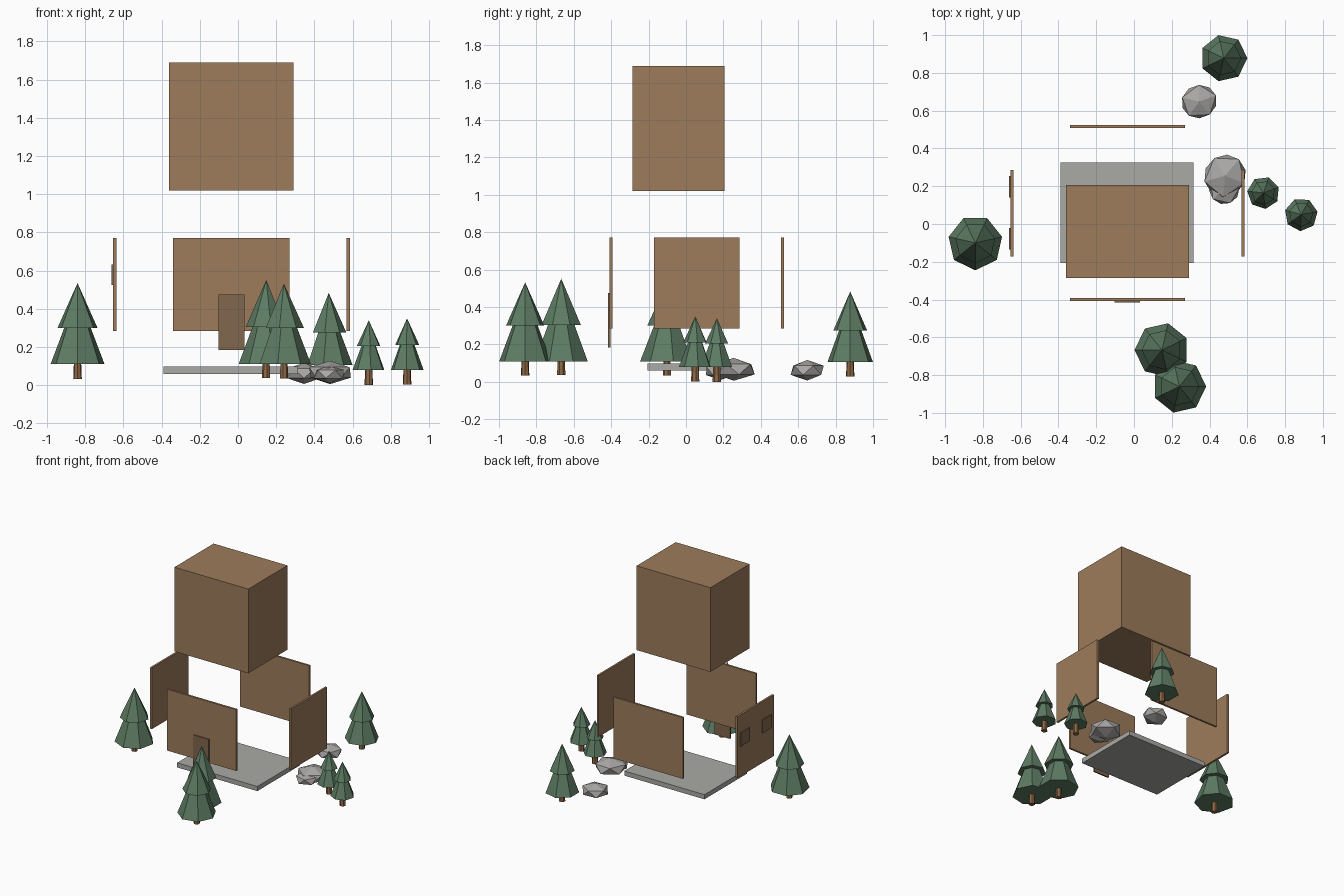
import bpy
from math import radians

if "Cube" in bpy.data.objects:
    bpy.data.objects.remove(bpy.data.objects["Cube"])


def mat(name, rgb):
    m = bpy.data.materials.new(name)
    m.diffuse_color = (*rgb, 1)
    m.use_nodes = True
    m.node_tree.nodes["Principled BSDF"].inputs["Base Color"].default_value = m.diffuse_color
    return m


WOOD = mat("wood", (0.34, 0.20, 0.105))
DARK = mat("dark_wood", (0.22, 0.135, 0.075))
BARK = mat("bark", (0.27, 0.14, 0.06))
LEAF = mat("needles", (0.11, 0.20, 0.125))
STONE = mat("stone", (0.40, 0.39, 0.38))
SLAB = mat("slab", (0.40, 0.40, 0.38))


def finish(name, m):
    o = bpy.context.object
    o.name = name
    o.data.materials.append(m)
    return o


def box(name, x, y, z, m):
    """Box from (min, max) ranges on each axis."""
    r = (x, y, z)
    bpy.ops.mesh.primitive_cube_add(size=1, location=[(a + b) / 2 for a, b in r])
    bpy.context.object.scale = [b - a for a, b in r]
    finish(name, m)


def cone(name, x, y, z0, z1, r0, r1, rot, m):
    # Blender cones start with a vertex on +Y, so turn back to +X
    bpy.ops.mesh.primitive_cone_add(vertices=7, radius1=r0, radius2=r1, depth=z1 - z0,
                                    location=(x, y, (z0 + z1) / 2),
                                    rotation=(0, 0, radians(rot - 90)))
    finish(name, m)


# Exploded cabin: floor, lifted roof block, four walls
box("floor", (-.39, .315), (-.207, .325), (.06, .097), SLAB)
box("roof_block", (-.36, .29), (-.285, .207), (1.02, 1.69), WOOD)
WZ = (.285, .772)
box("front_wall", (-.34, .27), (-.408, -.392), WZ, WOOD)
box("back_wall", (-.34, .27), (.508, .524), WZ, WOOD)
box("left_wall", (-.653, -.637), (-.172, .285), WZ, WOOD)
box("right_wall", (.569, .585), (-.172, .285), WZ, WOOD)

# Door and windows
box("door", (-.103, .033), (-.416, -.404), (.185, .475), DARK)
for i, y in enumerate((-.078, .197)):
    box(f"window_{i + 1}", (-.661, -.649), (y - .058, y + .058), (.525, .632), DARK)

# Trees: x, y, ground, skirt base, upper base, top, radius, rotation
trees = [
    (-.84, -.10, .033, .11, .30, .535, .145, -90),
    (.148, -.667, .038, .11, .305, .552, .145, 180),
    (.24, -.86, .034, .11, .30, .532, .142, 0),
    (.475, .878, .028, .105, .275, .483, .125, 0),
    (.685, .165, .0, .08, .205, .34, .086, 20),
    (.885, .05, .003, .08, .21, .35, .088, 10),
]
for i, (x, y, g, b, u, t, r, rot) in enumerate(trees):
    n = f"tree_{i + 1}"
    cone(n + "_trunk", x, y, g, b + .02, .023, .019, rot, BARK)
    cone(n + "_lower_needles", x, y, b, t - .12 * (t - b), r, 0, rot, LEAF)
    cone(n + "_upper_needles", x, y, u, t, r * .74, 0, rot, LEAF)

# Rocks: centre, radii, turn
rocks = [
    ((.345, .648, .062), (.106, .098, .055), 20),
    ((.482, .255, .067), (.128, .122, .061), 50),
    ((.478, .185, .058), (.09, .09, .048), 5),
]
for i, (c, s, rot) in enumerate(rocks):
    bpy.ops.mesh.primitive_ico_sphere_add(subdivisions=1, radius=1, location=c,
                                          rotation=(0, 0, radians(rot)))
    bpy.context.object.scale = s
    finish(f"rock_{i + 1}", STONE)
